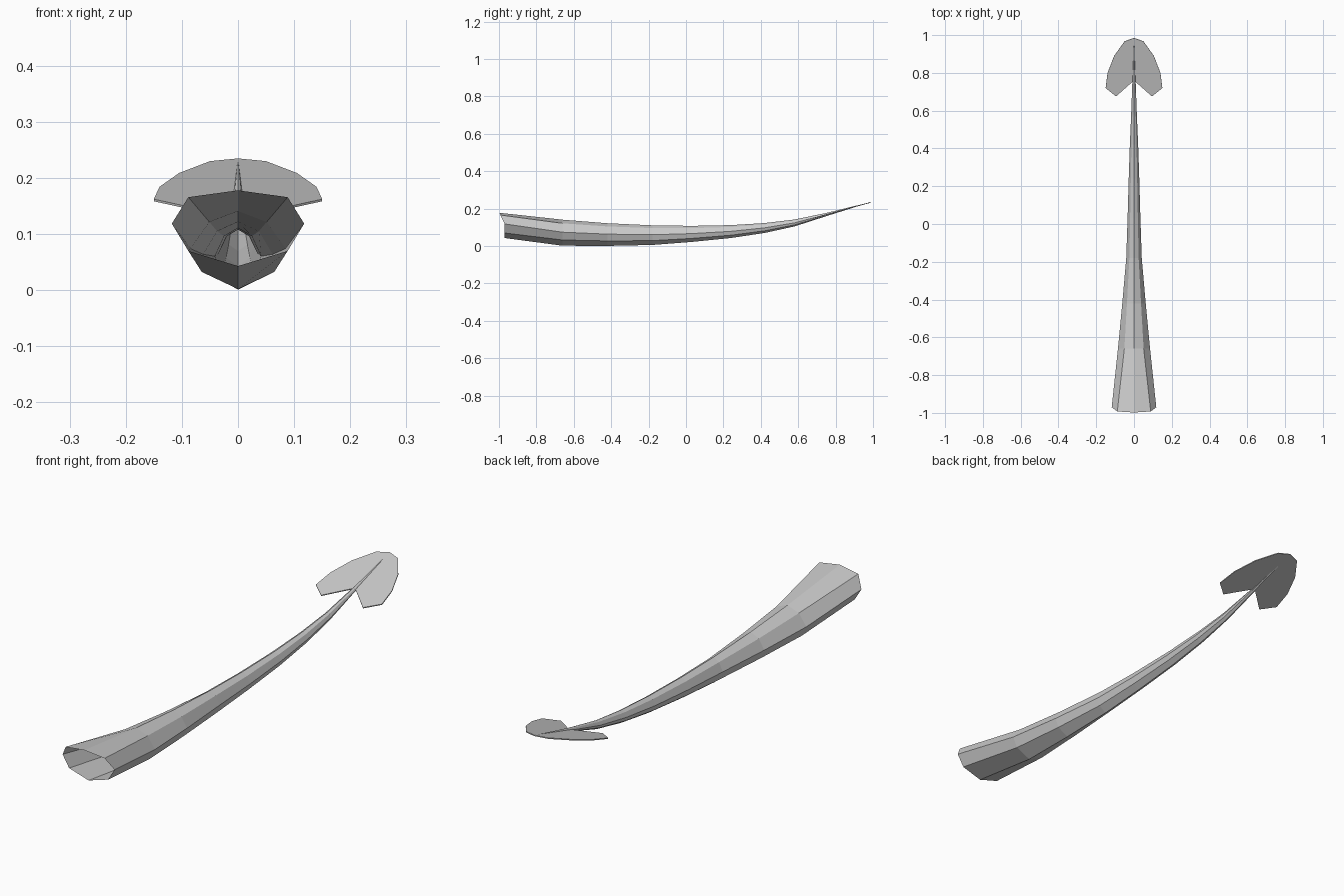
import bpy, bmesh

if "Cube" in bpy.data.objects:
    bpy.data.objects.remove(bpy.data.objects["Cube"])

def finish(bm, name):
    bmesh.ops.recalc_face_normals(bm, faces=bm.faces)
    mesh = bpy.data.meshes.new(name)
    bm.to_mesh(mesh)
    bm.free()
    obj = bpy.data.objects.new(name, mesh)
    bpy.context.collection.objects.link(obj)
    return obj

# Tail sections: y, bottom z, top z, half width
sections = [
    (-0.97, 0.043, 0.178, 0.118),
    (-0.66, 0.002, 0.141, 0.085),
    (-0.42, 0.001, 0.122, 0.062),
    (-0.18, 0.006, 0.111, 0.041),
    (0.03, 0.022, 0.108, 0.034),
    (0.24, 0.043, 0.112, 0.028),
    (0.42, 0.070, 0.123, 0.022),
    (0.58, 0.105, 0.142, 0.015),
    (0.75, 0.160, 0.177, 0.009),
]
# Eight-sided cross-section: share of half width, share of height
mouth = [(0, 1), (.75, .91), (1, .56), (.75, .2), (0, 0),
         (-.75, .2), (-1, .56), (-.75, .91)]
body = [(0, 1), (.6, .86), (1, .52), (.76, .22), (0, 0),
        (-.76, .22), (-1, .52), (-.6, .86)]

# Hollow tail, open at the root and closing to a point at the tip
bm = bmesh.new()
rings = []
for i, (y, low, high, half) in enumerate(sections):
    ring = []
    for u, v in (mouth if i == 0 else body):
        lean = 0.028 * max(0, (v - 0.56) / 0.44) if i == 0 else 0
        ring.append(bm.verts.new((u * half, y - lean, low + v * (high - low))))
    rings.append(ring)
for a, b in zip(rings, rings[1:]):
    for k in range(8):
        n = (k + 1) % 8
        bm.faces.new((a[k], a[n], b[n], b[k]))
tip = bm.verts.new((0, 0.995, 0.237))
for k in range(8):
    bm.faces.new((rings[-1][k], rings[-1][(k + 1) % 8], tip))
finish(bm, "tail_shaft")

# Flat spade on the tip, tilted along the tail's end
half_outline = [(.05, .967), (.105, .89), (.14, .80), (.15, .72), (.095, .676)]
bm = bmesh.new()

def spade_vert(x, y):
    return bm.verts.new((x, y, 0.233 + 0.274 * (y - 0.985)))

front, notch = spade_vert(0, .985), spade_vert(0, .76)
for side in (1, -1):
    edge = [spade_vert(side * x, y) for x, y in half_outline]
    bm.faces.new([front] + edge + [notch])
spade = finish(bm, "tail_spade")
thick = spade.modifiers.new("thickness", 'SOLIDIFY')
thick.thickness = 0.004
thick.offset = 0
